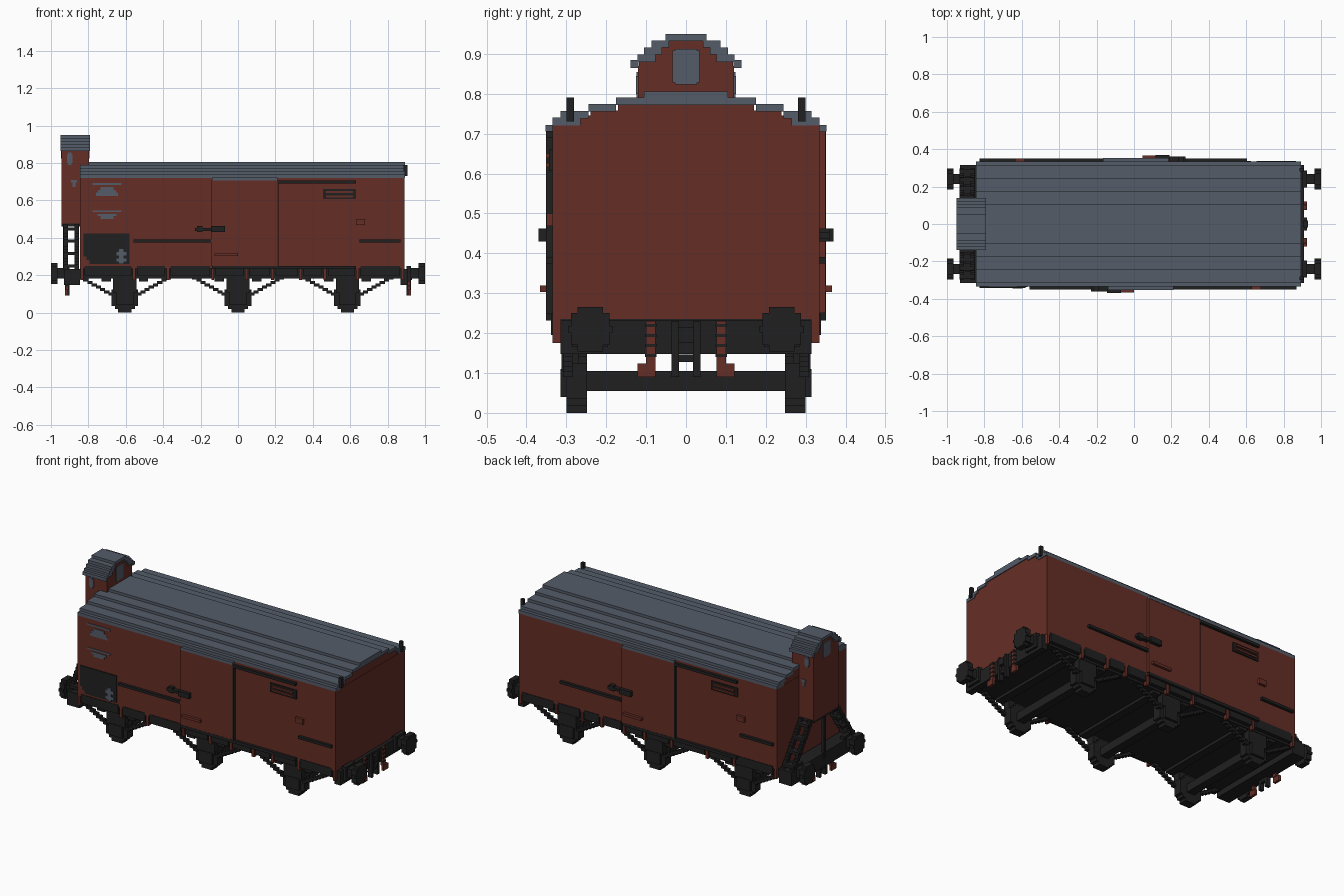
import bpy, bmesh, math

cube = bpy.data.objects.get("Cube")
if cube:
    bpy.data.objects.remove(cube, do_unlink=True)


def material(name, r, g, b):
    m = bpy.data.materials.new(name)
    m.use_nodes = True
    m.diffuse_color = (r, g, b, 1)
    m.node_tree.nodes["Principled BSDF"].inputs["Base Color"].default_value = (r, g, b, 1)
    return m


BROWN = material("red brown", .133, .027, .019)
GREY = material("slate grey", .089, .107, .141)
DARK = material("charcoal", .0145, .0145, .0145)
STEP = .0165      # size of one block in the stepped shapes
MID = .0225       # middle of the body along x
X0, X1 = -.845, .89


def part(name, mat, boxes):
    """One object made of boxes given as x0, x1, y0, y1, z0, z1."""
    bm = bmesh.new()
    for x0, x1, y0, y1, z0, z1 in boxes:
        vs = bmesh.ops.create_cube(bm, size=1)["verts"]
        for v in vs:
            v.co = (x1 if v.co.x > 0 else x0, y1 if v.co.y > 0 else y0, z1 if v.co.z > 0 else z0)
    bmesh.ops.recalc_face_normals(bm, faces=bm.faces)
    me = bpy.data.meshes.new(name)
    bm.to_mesh(me)
    bm.free()
    me.materials.append(mat)
    ob = bpy.data.objects.new(name, me)
    bpy.context.collection.objects.link(ob)
    return ob


def flip_y(boxes):
    return boxes + [(a, b, -d, -c, e, f) for a, b, c, d, e, f in boxes]


def flip_x(boxes):
    return boxes + [(-b, -a, c, d, e, f) for a, b, c, d, e, f in boxes]


def turned(boxes):
    """Repeat on the other long side by a half turn about the body middle."""
    return boxes + [(2 * MID - b, 2 * MID - a, -d, -c, e, f) for a, b, c, d, e, f in boxes]


def disc(r, rows=9):
    """Stepped circle as strips: half width, bottom, top."""
    h = 2 * r / rows
    for i in range(rows):
        z = -r + i * h
        mid = z + h / 2
        w = round(math.sqrt(r * r - mid * mid) / h) * h
        yield min(w, r), z, z + h


# Body with stepped arched ends
arch = [(.335, .735), (.315, .745), (.245, .758), (.175, .778)]
part("body", BROWN, [(X0, X1, -.335, .335, .235, .72)] +
     [(X0 + .002, X1 - .002, -w + .005, w - .005, .7, z) for w, z in arch])

# Stepped roof
roof = [(.335, .72, .74), (.315, .738, .757), (.245, .755, .774), (.175, .772, .79), (.105, .775, .806)]
part("roof", GREY, [(X0, X1 + .003, s * w - .07 * (s > 0), s * w + .07 * (s < 0), lo, hi)
                    for w, lo, hi in roof[:-1] for s in (-1, 1)] +
     [(X0, X1 + .003, -w, w, lo, hi) for w, lo, hi in roof[3:]])

# Sliding doors, their rails and the side fittings
part("doors", BROWN, turned([(-.145, .21, -.35, -.33, .25, .705)]))
part("door_seams", DARK, turned([(.21, .217, -.351, -.33, .25, .705)]))
part("door_eaves", GREY, turned([(-.14, .21, -.352, -.33, .705, .722)]))
part("door_rails", DARK, turned([(.21, .63, -.351, -.33, .69, .707),
                                 (-.14, .63, -.351, -.31, .232, .25)]))
part("door_handles", DARK, turned([(-.23, -.07, -.36, -.33, .437, .452), (-.145, -.07, -.37, -.34, .43, .462),
                                   (-.22, -.19, -.36, -.33, .43, .462)]))
part("hand_bars", DARK, turned([(-.56, -.145, -.351, -.33, .375, .391), (.65, .87, -.351, -.33, .375, .391)]))
part("door_steps", BROWN, turned([(-.125, 0, -.366, -.33, .303, .319)]))
part("label_boxes", BROWN, turned([(.63, .68, -.35, -.33, .468, .5)]))
part("vent_frames", DARK, turned([(.455, .63, -.343, -.33, .606, .66)]))
part("vent_slats", BROWN, turned([(.47, .615, -.351, -.335, z, z + .011) for z in (.616, .639)]))

# Painted panel and signs on the front side only
part("panel", DARK, [(-.825 + a, -.58, -.341, -.33, z, z + .034)
                     for a, z in ((.03, .26), (.015, .28), (0, .3), (0, .33), (0, .36), (0, .39))])
part("panel_rosette", GREY, [(-.623 - w, -.623 + w, -.345, -.339, z, z + h)
                             for w, z, h in ((.012, .26, .08), (.027, .272, .018), (.027, .305, .02))])
part("signs", GREY, [(-.7 - w, -.7 + w, -.339, -.33, z, z + h) for w, z, h in
                     ((.078, .683, .01), (.035, .655, .016), (.048, .64, .016), (.058, .622, .019),
                      (.078, .537, .009), (.05, .515, .013), (.035, .5, .016))])

# Underframe, sole bars and wall brackets
part("underframe", DARK, [(X0, X1, -.315, .315, .182, .24), (-.93, X0, -.315, .315, .147, .232),
                          (X1 - .02, .91, -.315, .315, .147, .232)])
feet = (-.835, -.555, -.375, -.135, .045, .185, .335, .465, .64, .88)
part("wall_brackets", BROWN, flip_y([(x - .008, x + .008, .314, .335, .175, .24) for x in feet]))
part("sole_bars", DARK, flip_y([(a + .015, b - .015, .31, .338, .195, .248) for a, b in zip(feet, feet[1:])]))

# Wheels, axles, axle boxes and stepped springs
for n, x in enumerate((-.605, 0, .585), 1):
    part(f"wheelset_{n}", DARK, [(x - .025, x + .025, -.26, .26, .055, .105)] +
         flip_y([(x - w, x + w, .248, .3, .08 + lo, .08 + hi) for w, lo, hi in disc(.08)]))
    part(f"axle_boxes_{n}", DARK, flip_y([(x - .045, x + .045, .29, .315, .04, .11),
                                          (x - .062, x + .062, .27, .312, .105, .19)]))
    springs = []
    for i in range(8):
        a, z = .06 + i * .0225, .09 + i * .0125
        springs += [(x + a, x + a + .028, .285, .308, z, z + .016),
                    (x - a - .028, x - a, .285, .308, z, z + .016)]
    part(f"springs_{n}", DARK, flip_y(springs))
    part(f"cross_members_{n}", DARK, [(x + d - .025, x + d + .025, -.31, .31, .165, .185) for d in (-.1, .1)])

# Buffers at both ends
part("buffer_discs", DARK, flip_x(flip_y([(.966, 1, .24 - w, .24 + w, .21 + lo, .21 + hi)
                                          for w, lo, hi in disc(.056, 7)])))
part("buffer_shafts", DARK, flip_x(flip_y([(.9, .97, .213, .267, .183, .237), (.9, .925, .195, .285, .165, .25)])))

# Coupling hook and brake hoses at both ends
part("couplings", DARK, flip_x(flip_y([(.9, .925, .018, .036, .09, .23)]) +
                               [(.9, .93, -.02, .02, .175, .215), (.9, .92, -.036, .036, .128, .146)]))
part("hoses", BROWN, flip_x(flip_y([(.905, .923, .077, .1, .12, .23), (.91, .926, .077, .121, .09, .124)])))
part("hose_clips", DARK, flip_x(flip_y([(.9, .925, .074, .103, z, z + .008) for z in (.14, .165, .19, .215)])))

# Lamp posts on the plain end
part("lamp_posts", DARK, flip_y([(.885, .905, .281, .299, .73, .79)]))

# Brake cabin: walls, arched roof and windows
C0, C1 = -.943, -.797
part("cabin", BROWN, [(C0, X0 + .01, -.12, .12, .472, .87), (C0, C1, -.12, .12, .77, .87)] +
     [(C0, C1, -w, w, .86, z) for w, z in ((.118, .885), (.1, .903), (.08, .92), (.05, .935))])
part("cabin_roof", GREY, [(C0 - .006, C1 + .007, s * w - .045 * (s > 0), s * w + .045 * (s < 0), z, z + .018)
                          for w, z in ((.139, .864), (.122, .88), (.105, .898), (.087, .916))
                          for s in (-1, 1) if z > .87] +
     flip_y([(C0 - .006, C1 + .007, .119, .139, .864, .884)]) +
     [(C0 - .006, C1 + .007, -.052, .052, .932, .95)])
part("cabin_end_windows", GREY, [(x - .004, x + .004, -w, w, z0, z1) for x in (C0, C1)
                                 for w, z0, z1 in ((.034, .828, .908), (.028, .823, .912))])
part("cabin_side_windows", GREY, flip_y([(-.915, -.885, .115, .125, .8, .845), (-.909, -.891, .115, .124, .79, .855),
                                         (-.892, -.862, .115, .125, .695, .71), (-.885, -.87, .115, .124, .67, .7)]))
part("cabin_floor", DARK, [(C0, X0, -.122, .122, .46, .476)])

# Sloping stepped ladders and the brake rod below the cabin
ladder = []
for i in range(15):
    y, z = .285 - i * .0115, .225 + i * STEP
    ladder += [(x, x + .024, y - .012, y + .012, z, z + STEP) for x in (-.933, -.873)]
    if i % 4 == 1:
        ladder.append((-.93, -.855, y - .02, y + .02, z, z + STEP))
part("ladders", DARK, flip_y(ladder))
part("brake_rod", DARK, [(-.935, -.917, -.009, .009, .2, .47)])
